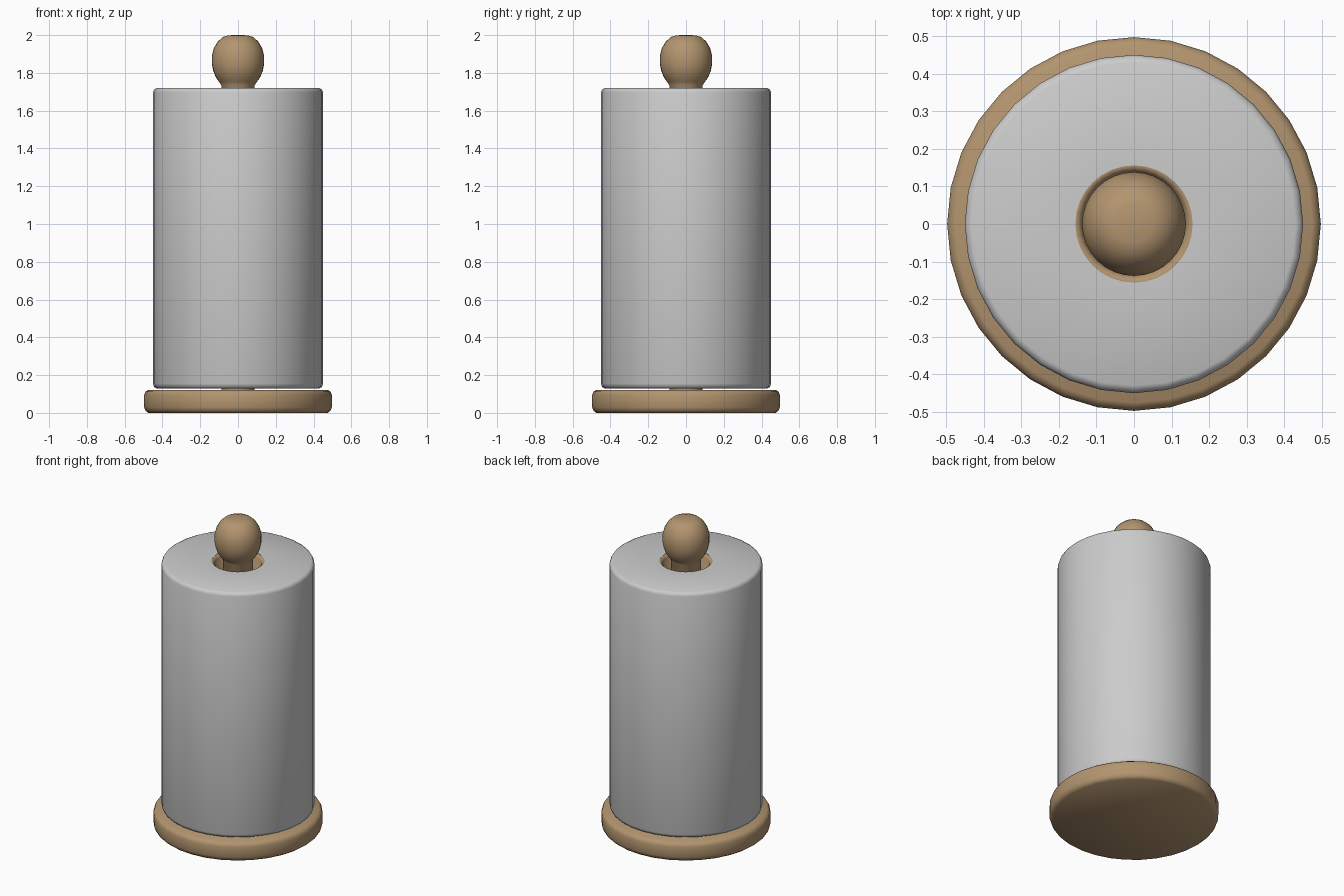
import bpy, bmesh, math
from mathutils import Matrix

if "Cube" in bpy.data.objects:
    bpy.data.objects.remove(bpy.data.objects["Cube"])

wood = bpy.data.materials.new("wood")
wood.diffuse_color = (0.45, 0.30, 0.16, 1)
wood.use_nodes = True
wood.node_tree.nodes["Principled BSDF"].inputs["Base Color"].default_value = wood.diffuse_color


def lathe(name, profile, mat=None, steps=32, closed=False, angle=50):
    """Revolve an (r, z) profile about z."""
    bm = bmesh.new()
    vs = [bm.verts.new((r, 0, z)) for r, z in profile]
    pairs = list(zip(vs, vs[1:])) + ([(vs[-1], vs[0])] if closed else [])
    edges = [bm.edges.new(p) for p in pairs]
    bmesh.ops.spin(bm, geom=vs + edges, cent=(0, 0, 0), axis=(0, 0, 1),
                   angle=math.tau, steps=steps)
    bmesh.ops.remove_doubles(bm, verts=bm.verts[:], dist=1e-5)
    bmesh.ops.recalc_face_normals(bm, faces=bm.faces[:])
    me = bpy.data.meshes.new(name)
    bm.to_mesh(me)
    bm.free()
    ob = bpy.data.objects.new(name, me)
    bpy.context.collection.objects.link(ob)
    if mat:
        me.materials.append(mat)
    bpy.context.view_layer.objects.active = ob
    ob.select_set(True)
    bpy.ops.object.shade_smooth_by_angle(angle=math.radians(angle))
    ob.select_set(False)
    return ob


# Round base with softened rim
lathe("base", [(0, 0), (0.475, 0), (0.49, 0.012), (0.497, 0.03), (0.497, 0.095),
               (0.49, 0.112), (0.475, 0.122), (0, 0.122)], wood)

# Paper roll, open down the middle
lathe("paper_roll", [(0.156, 0.13), (0.43, 0.13), (0.444, 0.137), (0.45, 0.155),
                     (0.45, 1.697), (0.444, 1.713), (0.43, 1.72), (0.156, 1.72)],
      closed=True)

# Cardboard core lining the roll
lathe("core_tube", [(0.156, 0.13), (0.156, 1.719), (0.15, 1.719), (0.138, 1.705),
                    (0.138, 0.13)], wood, closed=True)

# Upright pole and ball knob in one turned piece
lathe("pole_and_knob", [(0, 0.11), (0.088, 0.11), (0.088, 1.735), (0.1, 1.752),
                        (0.118, 1.778), (0.131, 1.81), (0.138, 1.845),
                        (0.138, 1.89), (0.128, 1.93), (0.108, 1.965),
                        (0.08, 1.99), (0.05, 1.999), (0, 2.0)], wood)
